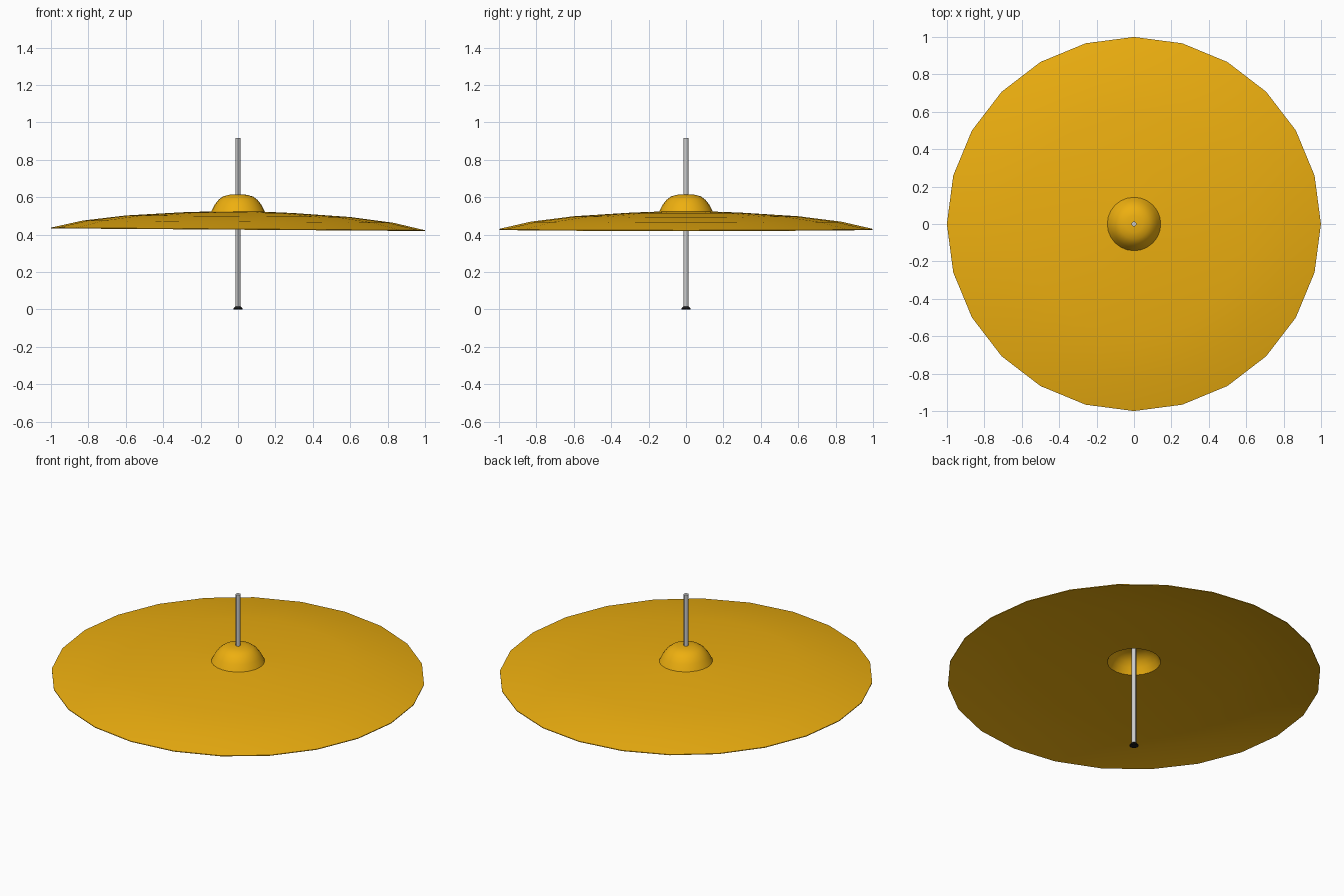
import bpy, bmesh, math
from mathutils import Matrix

if "Cube" in bpy.data.objects:
    bpy.data.objects.remove(bpy.data.objects["Cube"])


def material(name, rgb):
    m = bpy.data.materials.new(name)
    m.diffuse_color = (*rgb, 1)
    m.use_nodes = True
    m.node_tree.nodes["Principled BSDF"].inputs["Base Color"].default_value = m.diffuse_color
    return m


def lathe(name, profile, sides, mat=None, tilt=None, pivot_z=0, angle=30):
    """Revolve (radius, z) points around z; radius 0 makes a pole."""
    bm = bmesh.new()
    rings = []
    for r, z in profile:
        if r == 0:
            rings.append([bm.verts.new((0, 0, z - pivot_z))])
        else:
            rings.append([bm.verts.new((r * math.cos(2 * math.pi * i / sides),
                                        r * math.sin(2 * math.pi * i / sides),
                                        z - pivot_z)) for i in range(sides)])
    for a, b in zip(rings, rings[1:]):
        for i in range(sides):
            j = (i + 1) % sides
            corners = [a[i % len(a)], a[j % len(a)], b[j % len(b)], b[i % len(b)]]
            bm.faces.new(list(dict.fromkeys(corners)))
    bmesh.ops.recalc_face_normals(bm, faces=bm.faces)
    if tilt:
        bmesh.ops.transform(bm, matrix=Matrix.Rotation(tilt, 4, 'Y'), verts=bm.verts)
    me = bpy.data.meshes.new(name)
    bm.to_mesh(me)
    bm.free()
    ob = bpy.data.objects.new(name, me)
    ob.location.z = pivot_z
    bpy.context.collection.objects.link(ob)
    if mat:
        me.materials.append(mat)
    bpy.ops.object.select_all(action='DESELECT')
    ob.select_set(True)
    bpy.context.view_layer.objects.active = ob
    bpy.ops.object.shade_smooth_by_angle(angle=math.radians(angle))
    return ob


gold = material("brass", (0.85, 0.43, 0.005))
black = material("black_rubber", (0.01, 0.01, 0.01))

# Thin, slightly tilted cymbal: bow, then hollow bell; underside follows the top
top = [(0, 0.615), (0.045, 0.613), (0.08, 0.604), (0.105, 0.585), (0.125, 0.559),
       (0.143, 0.523), (0.3, 0.517), (0.6, 0.498), (0.83, 0.469), (1.0, 0.43)]
under = [(r, z - 0.004) for r, z in reversed(top)]
lathe("cymbal", top + under, 24, gold, tilt=math.radians(0.4), pivot_z=0.5)

# Stand rod
lathe("rod", [(0, 0.01), (0.0135, 0.01), (0.0135, 0.916), (0, 0.916)], 12)

# Small tapered foot
lathe("foot", [(0, 0), (0.024, 0), (0.024, 0.005), (0.015, 0.015), (0, 0.015)], 12, black)
